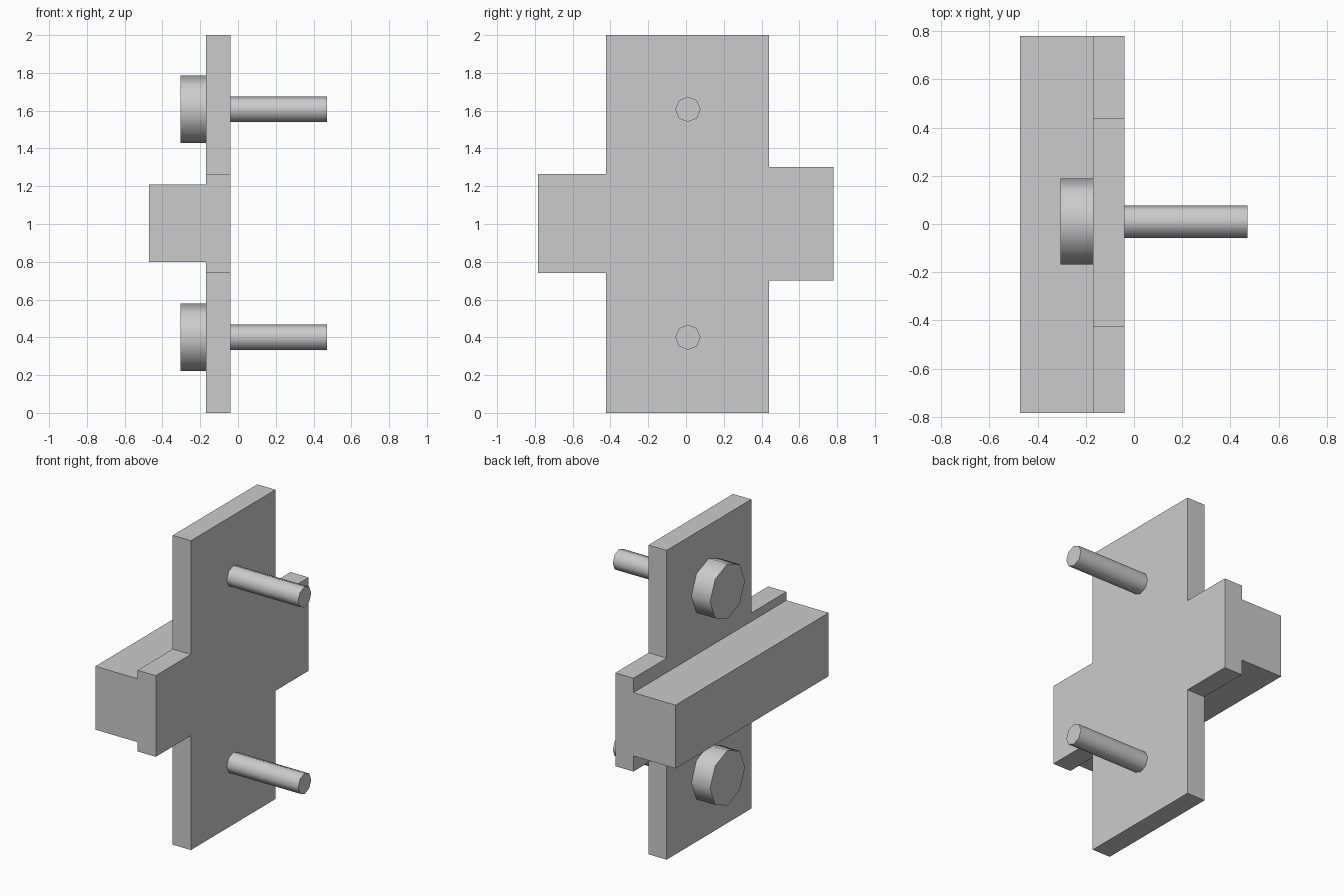
import bpy, bmesh
from math import radians, pi
from mathutils import Matrix

if "Cube" in bpy.data.objects:
    bpy.data.objects.remove(bpy.data.objects["Cube"])


def extrude_profile(name, profile, x0, x1):
    """Extrude a (y, z) outline along x."""
    bm = bmesh.new()
    face = bm.faces.new([bm.verts.new((x0, y, z)) for y, z in profile])
    ext = bmesh.ops.extrude_face_region(bm, geom=[face])
    moved = [v for v in ext["geom"] if isinstance(v, bmesh.types.BMVert)]
    bmesh.ops.translate(bm, verts=moved, vec=(x1 - x0, 0, 0))
    bmesh.ops.recalc_face_normals(bm, faces=bm.faces)
    return link(name, bm)


def rod(name, x0, x1, y, z, radius):
    """Eight-sided rod along x, smooth around its side."""
    bm = bmesh.new()
    place = Matrix.Translation(((x0 + x1) / 2, y, z)) @ Matrix.Rotation(pi / 2, 4, 'Y')
    bmesh.ops.create_cone(bm, cap_ends=True, segments=8, radius1=radius,
                          radius2=radius, depth=x1 - x0, matrix=place)
    obj = link(name, bm)
    bpy.ops.object.select_all(action='DESELECT')
    obj.select_set(True)
    bpy.context.view_layer.objects.active = obj
    bpy.ops.object.shade_smooth_by_angle(angle=radians(50))
    return obj


def link(name, bm):
    mesh = bpy.data.meshes.new(name)
    bm.to_mesh(mesh)
    bm.free()
    obj = bpy.data.objects.new(name, mesh)
    bpy.context.collection.objects.link(obj)
    return obj


# Cross-shaped mounting plate, with slightly uneven side arms
extrude_profile("mounting_plate", [
    (-0.424, 0), (0.44, 0), (0.44, 0.70), (0.78, 0.70), (0.78, 1.303), (0.44, 1.303),
    (0.44, 2), (-0.424, 2), (-0.424, 1.265), (-0.783, 1.265), (-0.783, 0.74),
    (-0.424, 0.74)], -0.17, -0.04)

# Horizontal bar on the plate
extrude_profile("cross_bar", [(-0.783, 0.80), (0.78, 0.80), (0.78, 1.21), (-0.783, 1.21)],
                -0.472, -0.17)

# Bolts: head on the bar side, shank out of the other side
for label, z in (("lower", 0.40), ("upper", 1.607)):
    rod(label + "_bolt_head", -0.304, -0.17, 0.01, z, 0.178)
    rod(label + "_bolt_shank", -0.04, 0.47, 0.01, z, 0.067)
